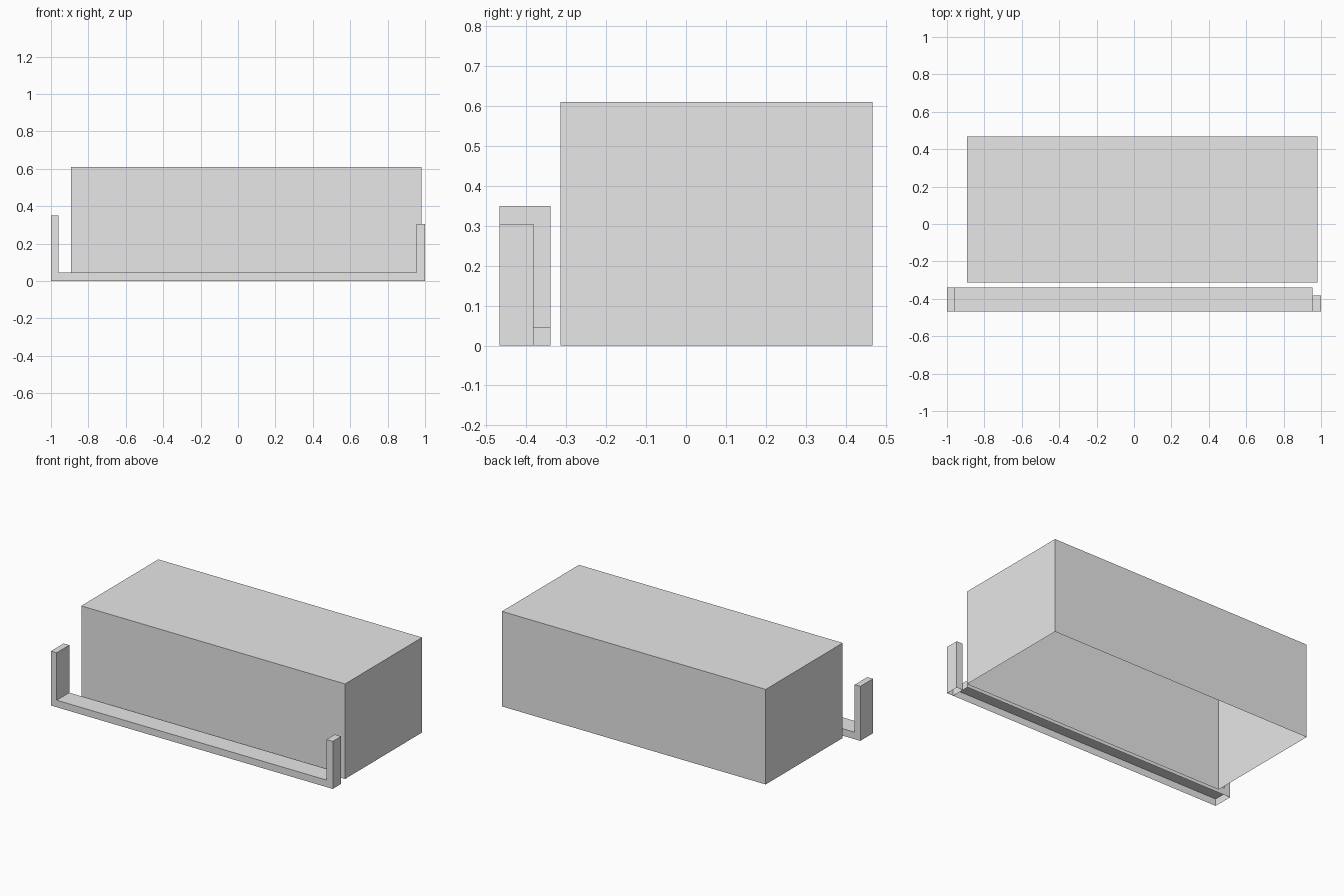
import bpy
import bmesh
from mathutils import Vector

default = bpy.data.objects.get("Cube")
if default:
    bpy.data.objects.remove(default, do_unlink=True)

# Single plain grey
GREY = (0.8, 0.8, 0.8, 1.0)
grey = bpy.data.materials.new("plain_grey")
grey.use_nodes = True
grey.diffuse_color = GREY
grey.node_tree.nodes["Principled BSDF"].inputs["Base Color"].default_value = GREY


def open_box(name, low, high):
    """Thin-walled box between two corners, with no underside."""
    low, high = Vector(low), Vector(high)
    bm = bmesh.new()
    bmesh.ops.create_cube(bm, size=1)
    bm.normal_update()
    under = [f for f in bm.faces if f.normal.z < -0.5]
    bmesh.ops.delete(bm, geom=under, context="FACES_ONLY")
    bmesh.ops.scale(bm, vec=high - low, verts=bm.verts)
    bmesh.ops.translate(bm, vec=(low + high) / 2, verts=bm.verts)
    mesh = bpy.data.meshes.new(name)
    bm.to_mesh(mesh)
    bm.free()
    mesh.materials.append(grey)
    obj = bpy.data.objects.new(name, mesh)
    bpy.context.collection.objects.link(obj)
    return obj


FRONT, BACK = -0.467, -0.34   # depth of the low rail
RAIL_TOP = 0.045
RAIL_END = 0.955

# Main block
open_box("main_block", (-0.893, -0.314, 0), (0.98, 0.467, 0.61))

# Low rail with an upright at each end
open_box("low_rail", (-1, FRONT, 0), (RAIL_END, BACK, RAIL_TOP))
open_box("right_upright", (-1, FRONT, RAIL_TOP), (-0.96, BACK, 0.35))
open_box("left_upright", (RAIL_END, FRONT, 0), (1, -0.382, 0.305))
